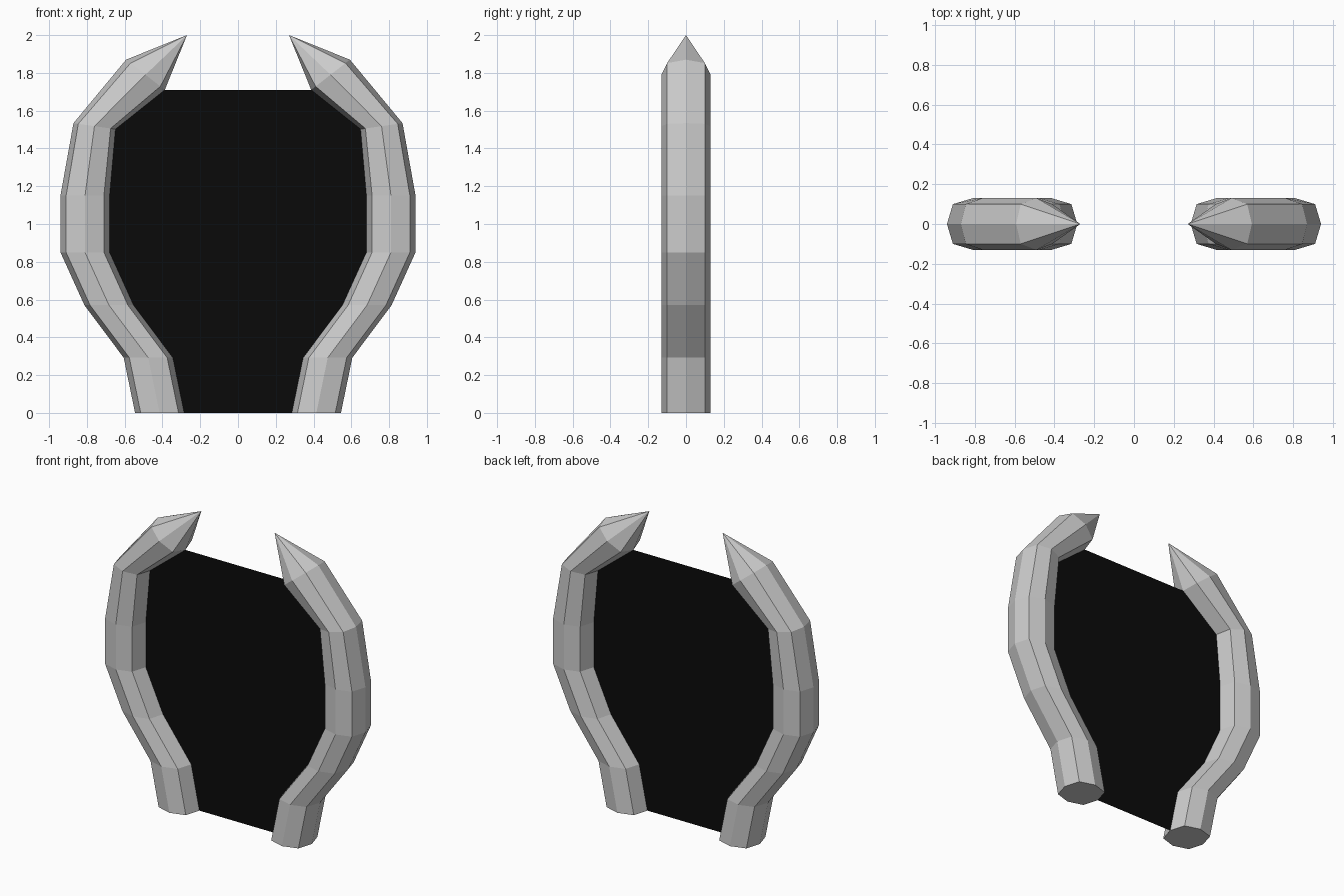
import bpy
import bmesh

if "Cube" in bpy.data.objects:
    bpy.data.objects.remove(bpy.data.objects["Cube"])

# Pillar rings: centre x, centre z, then the half-width vector (x, z) toward the outer side
RINGS = [
    (0.415, 0.00, 0.130, 0.000),
    (0.475, 0.292, 0.130, 0.000),
    (0.683, 0.57, 0.130, 0.000),
    (0.810, 0.85, 0.130, 0.000),
    (0.810, 1.15, 0.130, 0.000),
    (0.760, 1.518, 0.111, 0.016),
    (0.490, 1.79, 0.1025, 0.080),
]
TIP = (0.27, 0, 2.0)
# Octagon section: (fraction of half-width, y)
SECTION = [(1, 0), (0.77, 0.10), (0, 0.13), (-0.77, 0.10),
           (-1, 0), (-0.77, -0.10), (0, -0.13), (0.77, -0.10)]


def make_object(name, bm):
    bmesh.ops.recalc_face_normals(bm, faces=bm.faces)
    mesh = bpy.data.meshes.new(name)
    bm.to_mesh(mesh)
    bm.free()
    obj = bpy.data.objects.new(name, mesh)
    bpy.context.collection.objects.link(obj)
    return obj


# Curved pillars with pointed tips, mirrored left to right
bm = bmesh.new()
loops = [[bm.verts.new((cx + f * hx, y, cz + f * hz)) for f, y in SECTION]
         for cx, cz, hx, hz in RINGS]
bm.faces.new(loops[0])
for low, high in zip(loops, loops[1:]):
    for i in range(8):
        j = (i + 1) % 8
        bm.faces.new((low[i], low[j], high[j], high[i]))
tip = bm.verts.new(TIP)
for i in range(8):
    bm.faces.new((loops[-1][i], loops[-1][(i + 1) % 8], tip))
pillars = make_object("gate_pillars", bm)
mirror = pillars.modifiers.new("Mirror", 'MIRROR')
mirror.use_axis[0] = True
mirror.use_mirror_merge = False

# Thin dark sheet spanning the inner edges of the pillars
bm = bmesh.new()
rows = [[bm.verts.new((s * (cx - hx), 0, cz - hz)) for s in (-1, 1)]
        for cx, cz, hx, hz in RINGS]
for a, b in zip(rows, rows[1:]):
    bm.faces.new((a[0], a[1], b[1], b[0]))
sheet = make_object("portal_sheet", bm)
black = bpy.data.materials.new("portal_black")
black.diffuse_color = (0.003, 0.003, 0.003, 1)
black.use_nodes = True
black.node_tree.nodes["Principled BSDF"].inputs["Base Color"].default_value = black.diffuse_color
sheet.data.materials.append(black)
